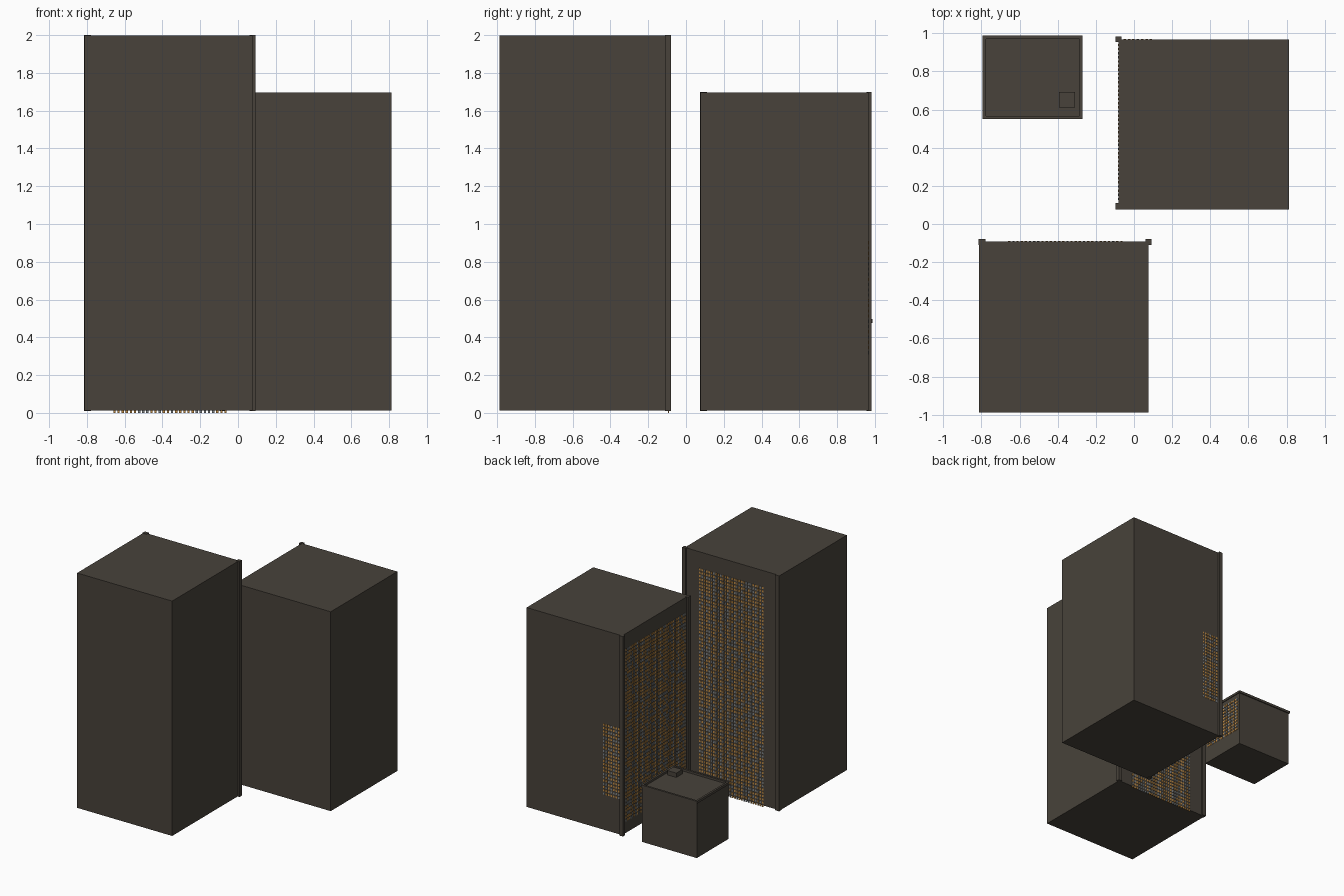
import bpy, bmesh, random
from mathutils import Vector

if "Cube" in bpy.data.objects:
    bpy.data.objects.remove(bpy.data.objects["Cube"])

random.seed(4)


def material(name, rgb):
    m = bpy.data.materials.new(name)
    m.diffuse_color = (*rgb, 1)
    m.use_nodes = True
    m.node_tree.nodes["Principled BSDF"].inputs["Base Color"].default_value = m.diffuse_color
    return m


WALL = material("dark_wall", (0.065, 0.055, 0.043))
WARM = material("lit_window", (0.55, 0.27, 0.06))
COOL = material("dim_window", (0.22, 0.24, 0.25))


def add_box(bm, lo, hi, mat=0):
    lo, hi = Vector(lo), Vector(hi)
    verts = bmesh.ops.create_cube(bm, size=1)["verts"]
    for v in verts:
        v.co = Vector([(lo[i] + hi[i]) / 2 + v.co[i] * (hi[i] - lo[i]) for i in range(3)])
    for f in {f for v in verts for f in v.link_faces}:
        f.material_index = mat
    return verts


def finish(name, bm, mats):
    me = bpy.data.meshes.new(name)
    bm.to_mesh(me)
    bm.free()
    for m in mats:
        me.materials.append(m)
    ob = bpy.data.objects.new(name, me)
    bpy.context.collection.objects.link(ob)
    return ob


def box(name, lo, hi):
    bm = bmesh.new()
    add_box(bm, lo, hi)
    return finish(name, bm, [WALL])


def windows(name, axis, wall, out, a, z, pitch=(0.022, 0.028)):
    """Grid of thin panes on a wall; axis is the wall's normal (0 = x, 1 = y)."""
    bm = bmesh.new()
    cols = round((a[1] - a[0]) / pitch[0])
    rows = round((z[1] - z[0]) / pitch[1])
    da, dz = (a[1] - a[0]) / cols, (z[1] - z[0]) / rows
    n0, n1 = sorted((wall - out * 0.002, wall + out * 0.003))
    for i in range(cols):
        for j in range(rows):
            s0, s1 = a[0] + da * (i + 0.22), a[0] + da * (i + 0.78)
            z0, z1 = z[0] + dz * j, z[0] + dz * (j + 0.6)
            mat = 0 if random.random() < 0.65 else 1
            if axis == 0:
                add_box(bm, (n0, s0, z0), (n1, s1, z1), mat)
            else:
                add_box(bm, (s0, n0, z0), (s1, n1, z1), mat)
    return finish(name, bm, [WARM, COOL])


# tall tower with two corner pilasters on its back face
box("tall_tower", (-0.813, -0.988, 0.012), (0.076, -0.093, 1.997))
box("tall_pilaster_left", (-0.816, -0.11, 0.01), (-0.779, -0.079, 2.0))
box("tall_pilaster_right", (0.06, -0.11, 0.01), (0.092, -0.079, 2.0))
windows("tall_tower_windows", 1, -0.093, 1, (-0.665, -0.055), (0.0, 1.87))

# shorter tower with two corner pilasters on its left face
box("short_tower", (-0.08, 0.077, 0.012), (0.813, 0.967, 1.697))
box("short_pilaster_back", (-0.097, 0.955, 0.01), (-0.066, 0.982, 1.70))
box("short_pilaster_front", (-0.097, 0.075, 0.01), (-0.066, 0.11, 1.70))
windows("short_tower_side_windows", 0, -0.08, -1, (0.12, 0.95), (0.11, 1.58))
windows("short_tower_back_windows", 1, 0.967, 1, (-0.06, 0.10), (0.31, 0.92))

# low block with raised roof rim and a rooftop unit
box("low_block", (-0.787, 0.557, 0.012), (-0.276, 0.98, 0.478))
bm = bmesh.new()
x0, x1, y0, y1, t = -0.794, -0.27, 0.55, 0.988, 0.017
for lo, hi in (((x0, y0), (x1, y0 + t)), ((x0, y1 - t), (x1, y1)),
               ((x0, y0 + t), (x0 + t, y1 - t)), ((x1 - t, y0 + t), (x1, y1 - t))):
    add_box(bm, (*lo, 0.476), (*hi, 0.496))
finish("roof_rim", bm, [WALL])
box("rooftop_unit", (-0.394, 0.612, 0.476), (-0.31, 0.692, 0.515))
windows("low_block_side_windows", 0, -0.276, 1, (0.58, 0.965), (0.15, 0.45))
windows("low_block_front_windows", 1, 0.557, -1, (-0.76, -0.30), (0.15, 0.45))
